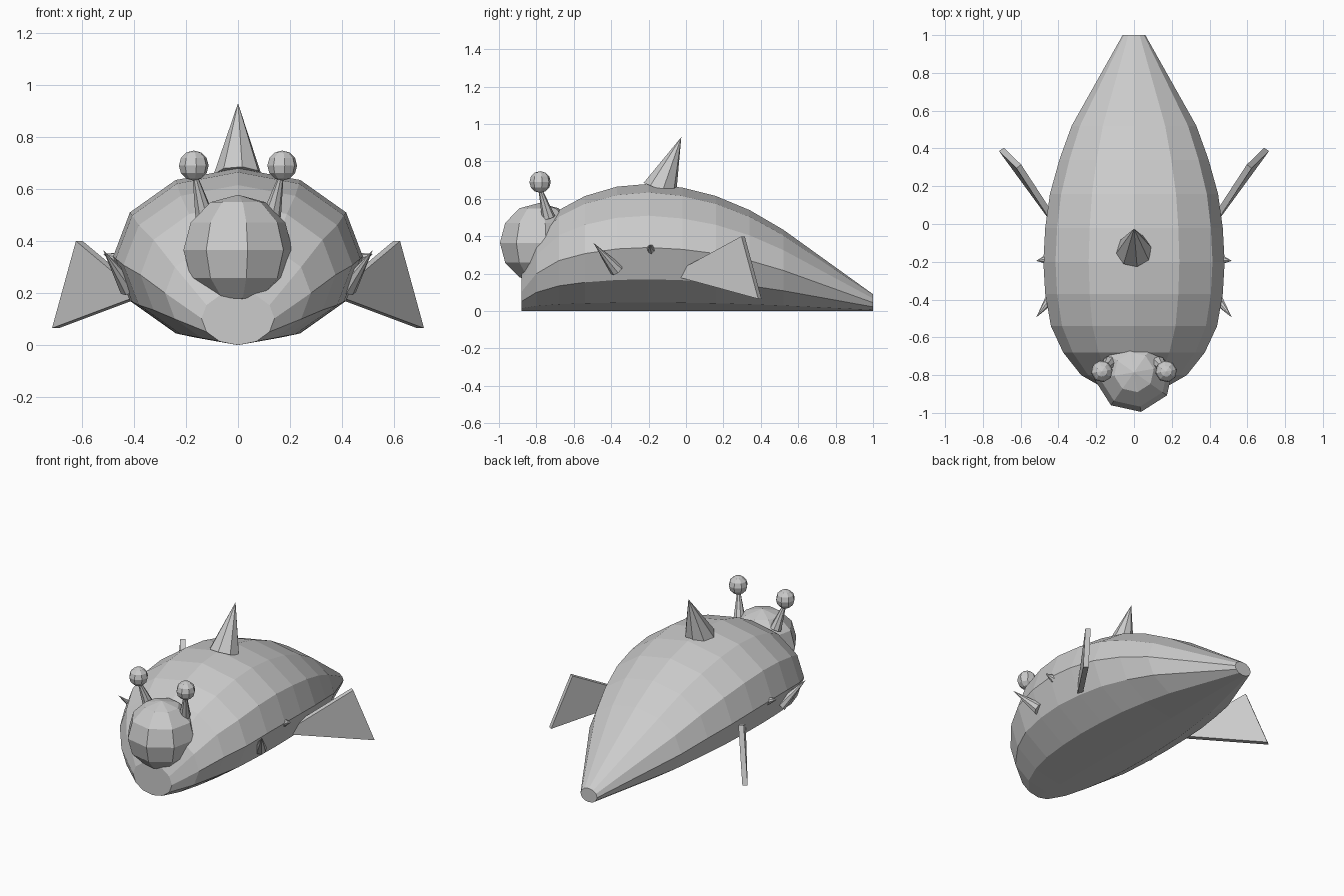
import bpy, bmesh, math
from mathutils import Vector, Matrix

if "Cube" in bpy.data.objects:
    bpy.data.objects.remove(bpy.data.objects["Cube"])

grey = bpy.data.materials.new("plain_grey")
grey.diffuse_color = (0.6, 0.6, 0.6, 1)
grey.use_nodes = True
grey.node_tree.nodes["Principled BSDF"].inputs["Base Color"].default_value = grey.diffuse_color


def finish(name, bm):
    bmesh.ops.recalc_face_normals(bm, faces=bm.faces)
    mesh = bpy.data.meshes.new(name)
    bm.to_mesh(mesh)
    bm.free()
    mesh.materials.append(grey)
    obj = bpy.data.objects.new(name, mesh)
    bpy.context.collection.objects.link(obj)
    return obj


def sphere(name, centre, radius, turn=0.0):
    bm = bmesh.new()
    place = Matrix.Translation(centre) @ Matrix.Rotation(turn, 4, 'Z')
    bmesh.ops.create_uvsphere(bm, u_segments=8, v_segments=6, radius=radius, matrix=place)
    return finish(name, bm)


def cone(name, base, tip, r1, r2=0.0, sides=8):
    base, tip = Vector(base), Vector(tip)
    axis = tip - base
    place = Matrix.Translation((base + tip) / 2) @ axis.to_track_quat('Z', 'Y').to_matrix().to_4x4()
    bm = bmesh.new()
    bmesh.ops.create_cone(bm, cap_ends=True, segments=sides, radius1=r1, radius2=r2,
                          depth=axis.length, matrix=place @ Matrix.Rotation(0.17, 4, 'Z'))
    return finish(name, bm)


# Body: twelve-sided oval rings resting on the ground (y, half width, height)
rings = [(-0.88, 0.14, 0.205), (-0.80, 0.28, 0.40), (-0.68, 0.375, 0.54),
         (-0.54, 0.44, 0.615), (-0.37, 0.47, 0.665), (-0.20, 0.48, 0.68),
         (-0.02, 0.47, 0.66), (0.16, 0.445, 0.615), (0.34, 0.395, 0.54),
         (0.52, 0.33, 0.435), (1.0, 0.06, 0.09)]
bm = bmesh.new()
loops = []
for y, w, h in rings:
    loops.append([bm.verts.new((w * math.cos(i * math.pi / 6), y,
                                h / 2 * (1 + math.sin(i * math.pi / 6)))) for i in range(12)])
for a, b in zip(loops, loops[1:]):
    for i in range(12):
        j = (i + 1) % 12
        bm.faces.new((a[i], a[j], b[j], b[i]))
bm.faces.new(loops[0])
bm.faces.new(loops[-1])
finish("body", bm)

# Head and back spike
sphere("head", (0.0, -0.785, 0.365), 0.213, math.radians(10))
cone("back_spike", (0, -0.14, 0.65), (0, -0.025, 0.93), 0.095)

for side, s in (("right", 1), ("left", -1)):
    # Eye on a tapering stalk
    sphere(side + "_eye", (0.17 * s, -0.78, 0.69), 0.058, 0.17)
    cone(side + "_eye_stalk", (0.13 * s, -0.735, 0.50), (0.168 * s, -0.782, 0.66), 0.036, 0.008)

    # Small side spikes
    cone(side + "_front_spike", (0.42 * s, -0.37, 0.22), (0.518 * s, -0.495, 0.365), 0.038)
    cone(side + "_middle_spike", (0.44 * s, -0.185, 0.325), (0.518 * s, -0.195, 0.35), 0.036)

    # Thin side fin that widens outwards
    outline = [(0.395, -0.025, 0.18), (0.395, -0.025, 0.22), (0.61, 0.305, 0.40), (0.702, 0.395, 0.065)]
    half = Vector((0.013, -0.009, 0))
    bm = bmesh.new()
    faces = []
    for k in (1, -1):
        pts = [Vector(p) + half * k for p in outline]
        faces.append([bm.verts.new((p.x * s, p.y, p.z)) for p in pts])
    a, b = faces
    bm.faces.new(a)
    bm.faces.new(b)
    for i in range(4):
        j = (i + 1) % 4
        bm.faces.new((a[i], a[j], b[j], b[i]))
    finish(side + "_fin", bm)
